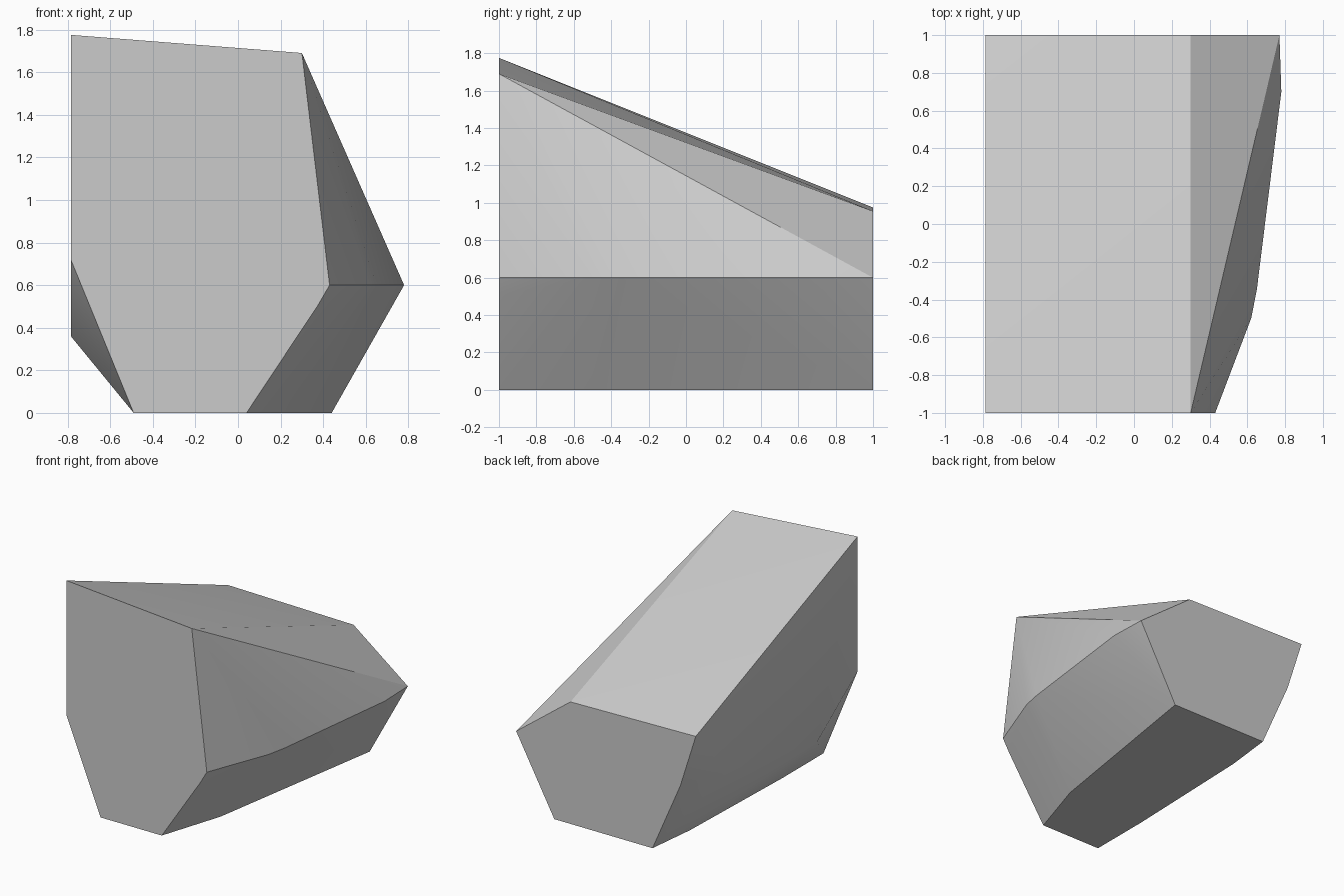
import bpy, bmesh, math

cube = bpy.data.objects.get("Cube")
if cube:
    bpy.data.objects.remove(cube, do_unlink=True)

# Plain grey stone
stone = bpy.data.materials.new("grey_stone")
stone.use_nodes = True
grey = (0.6, 0.6, 0.6, 1)
stone.diffuse_color = grey
stone.node_tree.nodes["Principled BSDF"].inputs["Base Color"].default_value = grey

# Cross-sections from front to back: y position and (x, z) corners
WALL = -0.785
sections = {
    -1.0: [(WALL, 1.775), (0.30, 1.69), (0.43, 0.60), (0.375, 0.505),
           (0.04, 0), (-0.49, 0), (WALL, 0.72)],
    -0.5: [(0.62, 0.60), (0.20, 0), (-0.49, 0), (WALL, 0.36)],
    -0.35: [(0.65, 0.60)],
    0.6: [(-0.455, 0), (WALL, 0.55)],
    0.7: [(0.78, 0.60)],
    1.0: [(WALL, 0.975), (0.30, 0.955), (0.77, 0.60), (0.44, 0),
          (-0.41, 0), (-0.65, 0.55)],
}

# Chunky block wrapped around the sections
bm = bmesh.new()
for y, corners in sections.items():
    for x, z in corners:
        bm.verts.new((x, y, z))
hull = bmesh.ops.convex_hull(bm, input=bm.verts[:])
loose = [v for v in bm.verts if not v.link_faces]
bmesh.ops.delete(bm, geom=loose, context='VERTS')
bmesh.ops.dissolve_limit(bm, angle_limit=math.radians(0.5),
                         verts=bm.verts[:], edges=bm.edges[:])
bmesh.ops.recalc_face_normals(bm, faces=bm.faces[:])


# Soft shading on the rounded flanks, crisp corners elsewhere
def is_left_flank(face):
    n = face.normal
    return n.x < -0.3 and abs(n.y) < 0.8


for face in bm.faces:
    face.smooth = True
for edge in bm.edges:
    rounded = all(is_left_flank(f) for f in edge.link_faces)
    edge.smooth = rounded or edge.calc_face_angle(0) < math.radians(30)

mesh = bpy.data.meshes.new("stone_block")
bm.to_mesh(mesh)
bm.free()
mesh.materials.append(stone)
block = bpy.data.objects.new("stone_block", mesh)
bpy.context.collection.objects.link(block)
